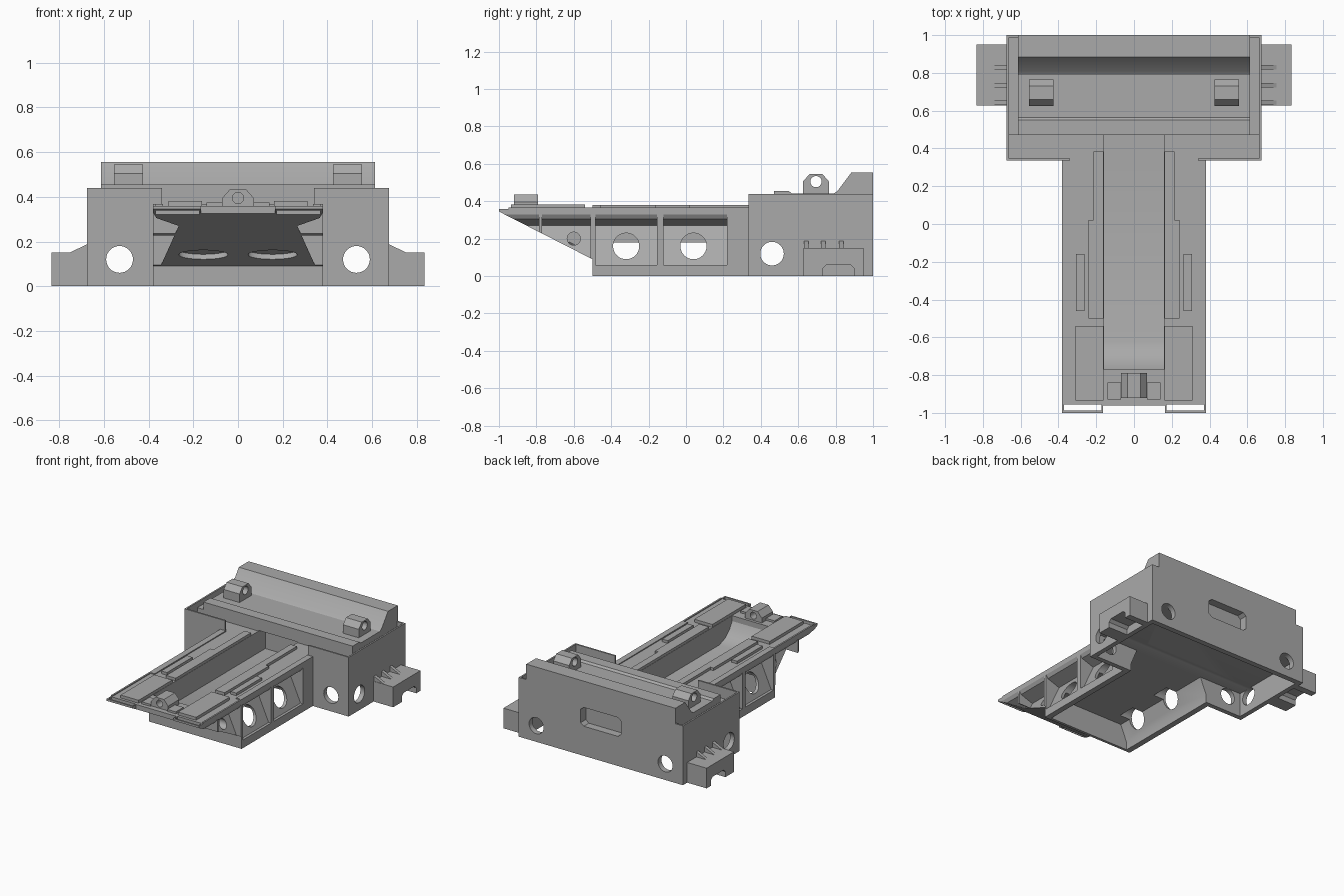
import bpy, bmesh, math
from mathutils import Matrix

cube = bpy.data.objects.get("Cube")
if cube:
    bpy.data.objects.remove(cube)

grey = bpy.data.materials.new("plain grey")
grey.use_nodes = True
grey.diffuse_color = (0.4, 0.4, 0.4, 1)
grey.node_tree.nodes["Principled BSDF"].inputs["Base Color"].default_value = (0.4, 0.4, 0.4, 1)


def finish(name, bm):
    bmesh.ops.recalc_face_normals(bm, faces=bm.faces)
    mesh = bpy.data.meshes.new(name)
    bm.to_mesh(mesh)
    bm.free()
    mesh.materials.append(grey)
    ob = bpy.data.objects.new(name, mesh)
    bpy.context.collection.objects.link(ob)
    return ob


def prism(name, pts, axis, a, b):
    """Extrude a 2D profile along an axis from a to b."""
    place = {"x": lambda p, t: (t, p[0], p[1]),
             "y": lambda p, t: (p[0], t, p[1]),
             "z": lambda p, t: (p[0], p[1], t)}[axis]
    bm = bmesh.new()
    low = [bm.verts.new(place(p, a)) for p in pts]
    high = [bm.verts.new(place(p, b)) for p in pts]
    bm.faces.new(low)
    bm.faces.new(high)
    for i in range(len(pts)):
        j = (i + 1) % len(pts)
        bm.faces.new((low[i], low[j], high[j], high[i]))
    return finish(name, bm)


def box(name, x0, x1, y0, y1, z0, z1):
    return prism(name, [(x0, y0), (x1, y0), (x1, y1), (x0, y1)], "z", z0, z1)


def rod(u, v, r, axis, a, b):
    ring = [(u + r * math.cos(k * math.tau / 32), v + r * math.sin(k * math.tau / 32)) for k in range(32)]
    return prism("hole_cutter", ring, axis, a, b)


def both(half):
    """Mirror a half profile across the centre line."""
    return half + [(-x, z) for x, z in reversed(half)]


def cut(ob, cutters):
    for c in cutters:
        c.hide_render = True
        m = ob.modifiers.new("cut", "BOOLEAN")
        m.operation, m.solver, m.object = "DIFFERENCE", "EXACT", c
    bpy.context.view_layer.update()
    graph = bpy.context.evaluated_depsgraph_get()
    mesh = bpy.data.meshes.new_from_object(ob.evaluated_get(graph))
    ob.modifiers.clear()
    ob.data = mesh
    for c in cutters:
        bpy.data.objects.remove(c)


# Shared cutters
def trench():
    return prism("trench_cutter", [(-.77, .6), (-.77, .32), (-.74, .27), (-.69, .225), (-.62, .2),
                                   (.55, .2), (.55, .6)], "x", -.16, .16)


def arm_cavity():
    return prism("cavity_cutter", both([(.34, -.1), (.335, .06), (.285, .18)]), "y", -.48, .5)


def ramp():
    return prism("ramp_cutter", [(-1.1, .396), (-.5, .09), (-.5, -.1), (-1.1, -.1)], "x", -1, 1)


def lens(s):
    ob = rod(0, 0, 1, "z", -1, 1)
    ob.data.transform(Matrix.Translation((s * .155, -.6, .141)) @ Matrix.Rotation(-.47, 4, "X")
                      @ Matrix.Diagonal((.11, .045, .025, 1)))
    return ob


# Front arm with waisted sides and a sloping nose
arm = prism("front_arm", both([(.38, 0), (.38, .06), (.36, .06), (.265, .27), (.365, .305),
                               (.38, .33), (.38, .36)]), "y", -1, .34)
cutters = [ramp(), arm_cavity(), trench(), box("nose_cutter", -.165, .165, -1.1, -.96, .2, .6)]
for s in (-1, 1):
    x0, x1 = sorted((s * .2, s * .5))
    cutters += [rod(y, .16, .07, "x", x0, x1) for y in (-.32, .04)]
    cutters += [rod(-.6, .2, .035, "x", x0, x1), lens(s)]
    s0, s1 = sorted((s * .172, s * .37))
    cutters.append(box("slot_cutter", s0, s1, -.988, -.955, .2, .6))
cut(arm, cutters)

# Rear housing: hollow below, thin rim above
housing = box("rear_housing", -.675, .675, .335, 1, 0, .44)
cutters = [box("hollow_cutter", -.64, .64, .37, .96, -.1, .18),
           arm_cavity(), trench(),
           box("rim_cutter", -.663, .663, .347, .988, .40, .6),
           box("ledge_cutter", -.663, .663, .347, .47, .36, .6),
           box("gate_cutter", -.34, .34, .3, .4, .36, .6),
           rod(.46, .12, .063, "x", -.8, .8)]
cutters += [rod(s * .53, .12, .06, "y", .2, 1.2) for s in (-1, 1)]
cutters.append(prism("window_cutter", both([(.14, .22), (.165, .24), (.165, .34), (.14, .36)]),
                     "y", .94, 1.1))
cut(housing, cutters)

# Cap with a raised back ridge
prism("housing_cap", [(.47, .365), (.47, .455), (.55, .455), (.565, .442), (.79, .442), (.81, .455),
                      (.885, .555), (1, .555), (1, .365)], "x", -.613, .613)

# Pierced lugs
lug = [(-.07, -.07), (-.07, 0), (-.035, .04), (.035, .04), (.07, 0), (.07, -.07)]
for s, side in ((-1, "right"), (1, "left")):
    ob = prism(side + "_lug", [(.695 + u, .505 + v) for u, v in lug], "x", s * .49 - .065, s * .49 + .065)
    cut(ob, [rod(.695, .505, .03, "x", s * .49 - .2, s * .49 + .2)])
nose_lug = prism("nose_lug", [(u, .395 + v) for u, v in lug], "y", -.92, -.79)
cut(nose_lug, [rod(0, .395, .025, "y", -1.1, -.7)])
for s in (-1, 1):
    x0, x1 = sorted((s * .07, s * .14))
    box("nose_lug_foot", x0, x1, -.93, -.84, .35, .375)


# Parts mirrored on both sides
for s, side in ((-1, "right"), (1, "left")):
    def slab(name, x0, x1, y0, y1, z0, z1):
        a, b = sorted((s * x0, s * x1))
        return box(side + "_" + name, a, b, y0, y1, z0, z1)

    # Deck plates and rails
    slab("nose_pad", .162, .31, -.935, -.54, .35, .382)
    slab("deck_plate", .162, .24, -.5, .02, .35, .38)
    slab("rear_deck_plate", .162, .215, .02, .385, .35, .38)
    slab("deck_strip", .262, .308, -.46, -.16, .35, .38)
    slab("side_rail", .335, .38, -.5, .335, .35, .367)
    slab("nose_rail", .368, .38, -.95, -.5, .35, .367)

    # Ribs between the side pockets
    rib = [(.35, .03), (.38, .03), (.38, .34), (.34, .34), (.255, .27), (.345, .06)]
    for y0, y1 in ((-.785, -.77), (-.51, -.485), (-.155, -.12), (.22, .338)):
        ob = prism(side + "_side_rib", [(s * x, z) for x, z in rib], "y", y0, y1)
        if y0 < -.5:
            cut(ob, [ramp()])

    # Outrigger bracket with an arched foot and three gussets
    arch = [(.73, 0), (.73, .04), (.75, .06), (.88, .06), (.9, .04), (.9, 0)]
    prism(side + "_bracket", [(.628, 0)] + arch + [(.95, 0), (.95, .15), (.628, .15)],
          "x", s * .67, s * .835)
    for y in (.643, .735, .83):
        prism(side + "_gusset", [(s * .67, .14), (s * .67, .19), (s * .755, .15), (s * .755, .14)],
              "y", y - .012, y + .012)

# Smooth the round holes, keep the edges sharp
for ob in bpy.context.scene.objects:
    ob.select_set(ob.type == "MESH")
bpy.context.view_layer.objects.active = arm
bpy.ops.object.shade_smooth_by_angle(angle=math.radians(25))
